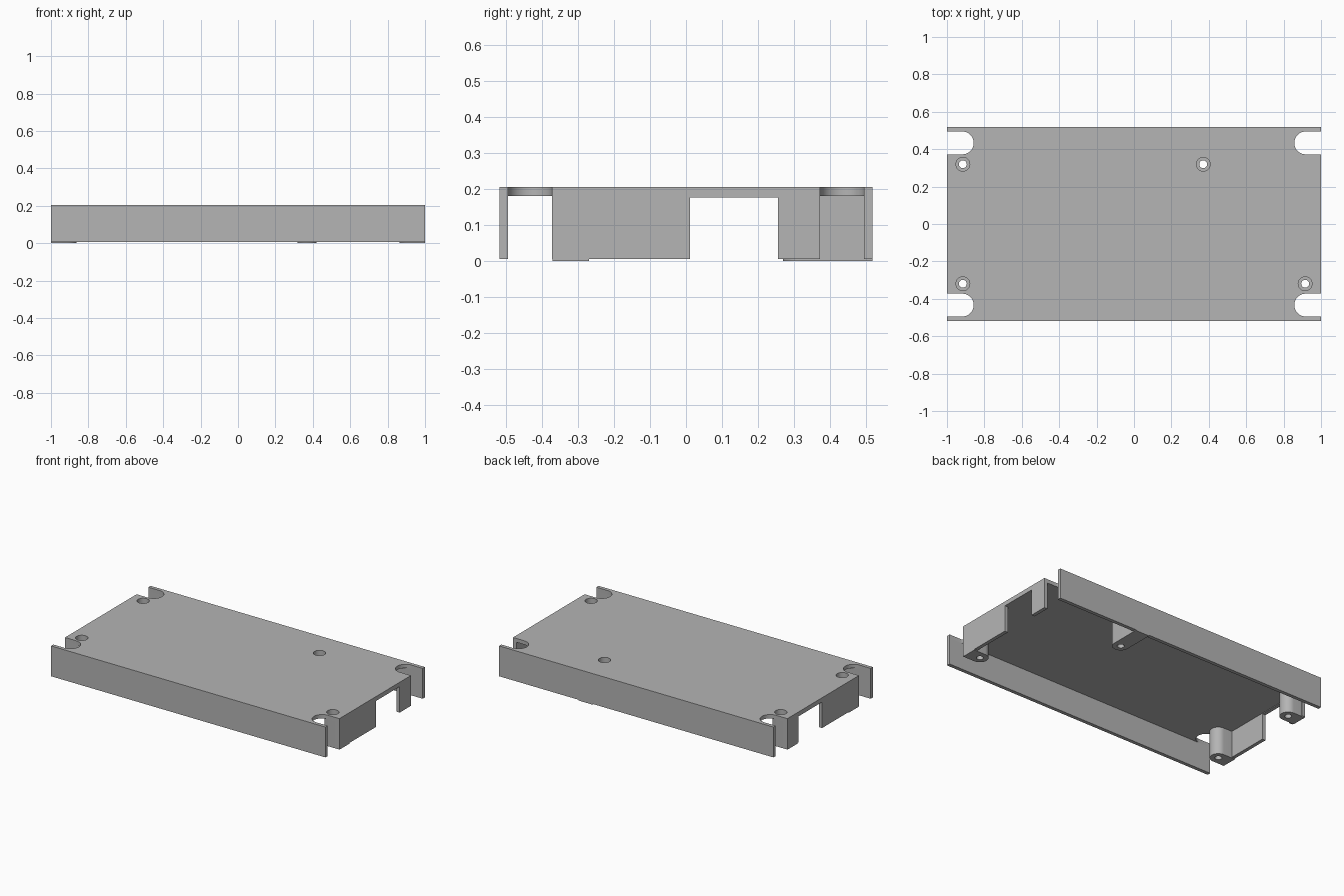
import bpy
import bmesh
from math import sin, cos, pi, radians

cube = bpy.data.objects.get("Cube")
if cube:
    bpy.data.objects.remove(cube, do_unlink=True)

GREY = (0.46, 0.46, 0.46, 1)
grey = bpy.data.materials.new("matte grey")
grey.use_nodes = True
grey.diffuse_color = GREY
grey.node_tree.nodes["Principled BSDF"].inputs["Base Color"].default_value = GREY

# Main dimensions
HALF_X, HALF_Y = 1.0, 0.518
WALL = 0.0235
RIM, UNDER, TOP = 0.005, 0.18, 0.205
SLOT_R, SLOT_X = 0.061, 0.918
SLOT_Y = HALF_Y - WALL - SLOT_R
END_Y = SLOT_Y - SLOT_R
BOSS_R, BORE_R, HOLE_R, FLOOR = 0.051, 0.037, 0.021, 0.03
BOSS_X, BOSS_Y = 0.915, 0.3195


def arc(cx, cy, r, start, end, n):
    steps = [start + (end - start) * i / n for i in range(n + 1)]
    return [(cx + r * cos(a), cy + r * sin(a)) for a in steps]


def circle(cx, cy, r):
    return arc(cx, cy, r, 0, 2 * pi, 32)[:-1]


def slab(name, loops, low, high, rotation=(0, 0, 0), axis=2):
    """Extrude a flat outline with holes from low to high along one axis."""
    curve = bpy.data.curves.new(name, "CURVE")
    curve.dimensions = "2D"
    curve.fill_mode = "BOTH"
    curve.extrude = (high - low) / 2
    for loop in loops:
        spline = curve.splines.new("POLY")
        spline.points.add(len(loop) - 1)
        for point, (x, y) in zip(spline.points, loop):
            point.co = (x, y, 0, 1)
        spline.use_cyclic_u = True
    temp = bpy.data.objects.new(name + "_outline", curve)
    bpy.context.collection.objects.link(temp)
    bpy.context.view_layer.update()
    deps = bpy.context.evaluated_depsgraph_get()
    mesh = bpy.data.meshes.new_from_object(temp.evaluated_get(deps))
    bpy.data.objects.remove(temp, do_unlink=True)

    bm = bmesh.new()
    bm.from_mesh(mesh)
    bmesh.ops.remove_doubles(bm, verts=bm.verts, dist=0.0001)
    bmesh.ops.recalc_face_normals(bm, faces=bm.faces)
    bm.to_mesh(mesh)
    bm.free()
    mesh.materials.clear()
    mesh.materials.append(grey)

    obj = bpy.data.objects.new(name, mesh)
    bpy.context.collection.objects.link(obj)
    obj.rotation_euler = rotation
    obj.location[axis] = (low + high) / 2
    bpy.ops.object.select_all(action="DESELECT")
    obj.select_set(True)
    bpy.context.view_layer.objects.active = obj
    bpy.ops.object.shade_smooth_by_angle(angle=radians(30))
    return obj


def rectangle(x0, x1, y0, y1):
    return [(x0, y0), (x1, y0), (x1, y1), (x0, y1)]


# Bosses: position and direction of the wall each one reaches
bosses = {
    "front_left_boss": (BOSS_X, -BOSS_Y, 0, HALF_X - BOSS_X),
    "front_right_boss": (-BOSS_X, -BOSS_Y, pi, HALF_X - BOSS_X),
    "back_right_boss": (-BOSS_X, BOSS_Y, pi, HALF_X - BOSS_X),
    "back_middle_boss": (0.37, BOSS_Y, pi / 2, HALF_Y - BOSS_Y),
}

# Top plate with four open slots and screw holes
quarter = [(HALF_X, END_Y)]
quarter += arc(SLOT_X, SLOT_Y, SLOT_R, 1.5 * pi, 0.5 * pi, 20)
quarter += [(HALF_X, HALF_Y - WALL), (HALF_X, HALF_Y)]
outline = []
for sx, sy in ((1, 1), (-1, 1), (-1, -1), (1, -1)):
    corner = [(sx * x, sy * y) for x, y in quarter]
    outline += corner if sx * sy > 0 else corner[::-1]
holes = [circle(x, y, BORE_R) for x, y, _, _ in bosses.values()]
slab("top_plate", [outline] + holes, UNDER, TOP)

# Long side walls
for name, side in (("front_wall", -1), ("back_wall", 1)):
    y0, y1 = sorted((side * HALF_Y, side * (HALF_Y - WALL)))
    slab(name, [rectangle(-HALF_X, HALF_X, y0, y1)], RIM, UNDER)

# End walls with a cable opening
profile = [(-END_Y, RIM), (0.011, RIM), (0.011, 0.176), (0.255, 0.176),
           (0.255, RIM), (END_Y, RIM), (END_Y, UNDER), (-END_Y, UNDER)]
for name, side in (("left_end_wall", 1), ("right_end_wall", -1)):
    x0, x1 = sorted((side * HALF_X, side * (HALF_X - WALL)))
    slab(name, [profile], x0, x1, (pi / 2, 0, pi / 2), axis=0)


def boss_outline(x, y, turn, reach):
    """Half round outline with a straight run to the wall."""
    shape = arc(0, 0, BOSS_R, 0.5 * pi, 1.5 * pi, 20)
    shape += [(reach, -BOSS_R), (reach, BOSS_R)]
    return [(x + u * cos(turn) - v * sin(turn),
             y + u * sin(turn) + v * cos(turn)) for u, v in shape]


# Screw bosses: foot under the wall, drilled floor, bored tube
for name, (x, y, turn, reach) in bosses.items():
    outer = boss_outline(x, y, turn, reach)
    inner = boss_outline(x, y, turn, reach - WALL)
    slab(name + "_foot", [outer, circle(x, y, HOLE_R)], 0, RIM)
    slab(name + "_floor", [inner, circle(x, y, HOLE_R)], RIM, FLOOR)
    slab(name + "_tube", [inner, circle(x, y, BORE_R)], FLOOR, UNDER)
